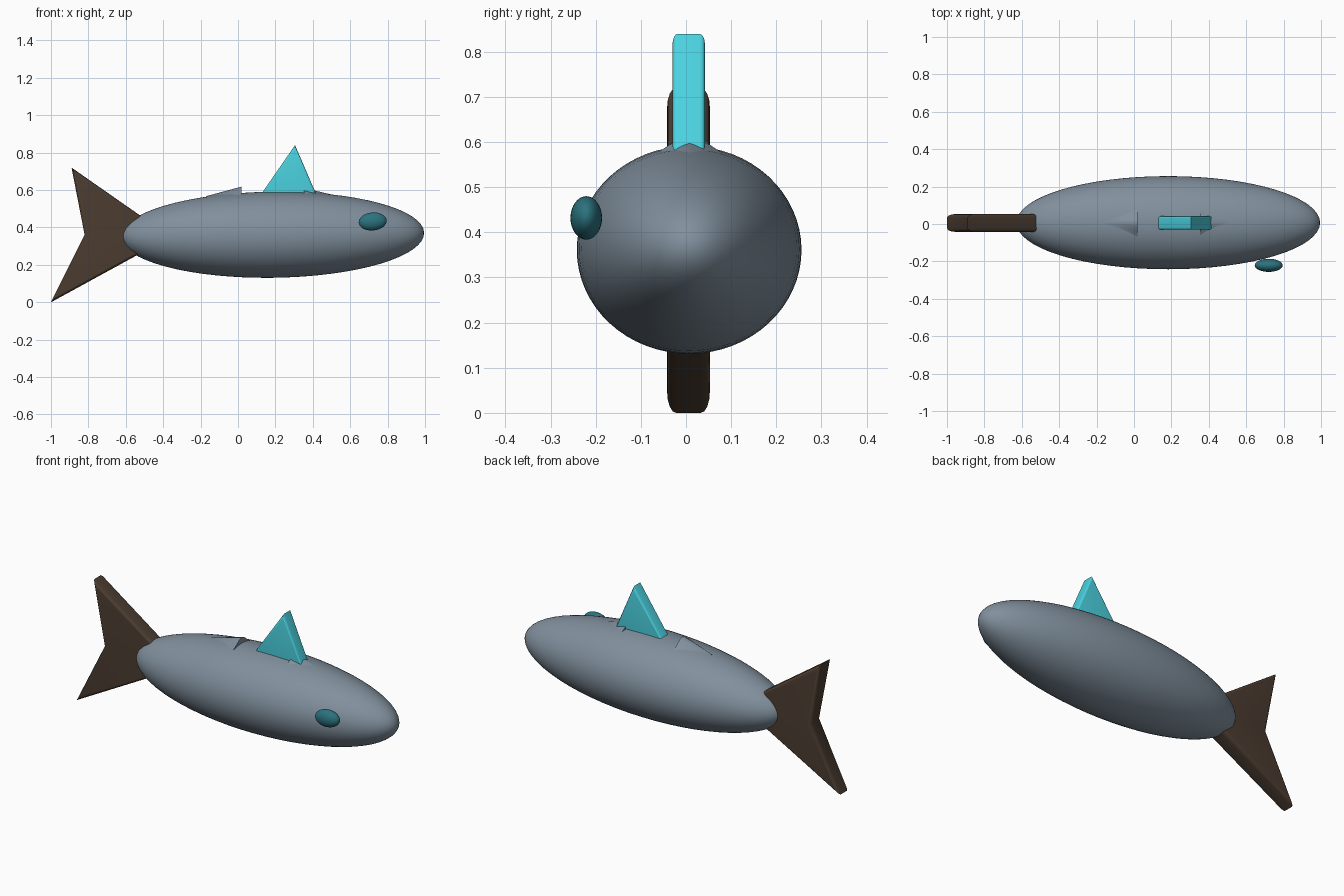
import bpy, bmesh, math
from mathutils import Vector

if "Cube" in bpy.data.objects:
    bpy.data.objects.remove(bpy.data.objects["Cube"])


def finish(ob, name, color, angle=40):
    ob.name = name
    mat = bpy.data.materials.new(name + "_mat")
    mat.diffuse_color = (*color, 1)
    mat.use_nodes = True
    mat.node_tree.nodes["Principled BSDF"].inputs["Base Color"].default_value = mat.diffuse_color
    ob.data.materials.append(mat)
    bpy.ops.object.select_all(action='DESELECT')
    ob.select_set(True)
    bpy.context.view_layer.objects.active = ob
    bpy.ops.object.shade_smooth_by_angle(angle=math.radians(angle))


def ellipsoid(name, loc, radii, pitch, color, seg=64, rings=32):
    bpy.ops.mesh.primitive_uv_sphere_add(segments=seg, ring_count=rings, radius=1)
    ob = bpy.context.object
    # poles lie along the length (x)
    for v in ob.data.vertices:
        x, y, z = v.co
        v.co = (z * radii[0], y * radii[1], -x * radii[2])
    ob.location = loc
    ob.rotation_euler = (0, math.radians(pitch), 0)
    finish(ob, name, color)
    return ob


def mesh_object(name, bm):
    bmesh.ops.recalc_face_normals(bm, faces=bm.faces)
    me = bpy.data.meshes.new(name)
    bm.to_mesh(me)
    bm.free()
    ob = bpy.data.objects.new(name, me)
    bpy.context.collection.objects.link(ob)
    return ob


def plate(name, outline, y0, y1, bevel, color):
    """Flat fin: xz outline extruded along y, with rounded rims."""
    bm = bmesh.new()
    face = bm.faces.new([bm.verts.new((x, y0, z)) for x, z in outline])
    ext = bmesh.ops.extrude_face_region(bm, geom=[face])
    for v in ext["geom"]:
        if isinstance(v, bmesh.types.BMVert):
            v.co.y = y1
    bmesh.ops.recalc_face_normals(bm, faces=bm.faces)
    rims = [e for e in bm.edges if abs(e.verts[0].co.y - e.verts[1].co.y) < 1e-5]
    bmesh.ops.bevel(bm, geom=rims, offset=bevel, segments=4, profile=0.5,
                    affect='EDGES')
    ob = mesh_object(name, bm)
    finish(ob, name, color)


def wedge(name, tip, base_x, section, color):
    """Low ridge running from a point to a raised end."""
    bm = bmesh.new()
    apex = bm.verts.new(tip)
    base = [bm.verts.new((base_x, tip[1] + y, z)) for y, z in section]
    bm.faces.new(base)
    for a, b in zip(base, base[1:] + base[:1]):
        bm.faces.new((apex, a, b))
    finish(mesh_object(name, bm), name, color)


SLATE = (0.22, 0.28, 0.34)

# Body and single eye
ellipsoid("body", (0.183, 0.007, 0.361), (0.812, 0.249, 0.23), -0.7, SLATE)
ellipsoid("eye", (0.72, -0.221, 0.432), (0.075, 0.035, 0.048), -5,
          (0.025, 0.17, 0.21), 32, 16)

# Forked tail, its root buried in the body
plate("tail_fin", [(-0.89, 0.72), (-0.82, 0.36), (-1.0, 0.0), (-0.36, 0.35)],
      -0.042, 0.053, 0.02, (0.07, 0.045, 0.03))

# Dorsal fin
plate("dorsal_fin", [(0.125, 0.58), (0.305, 0.84), (0.417, 0.58)],
      -0.03, 0.042, 0.012, (0.07, 0.65, 0.75))

# Small back ridges, before and behind the fin
for name, tip, base_x, peak in (("rear_ridge", (-0.175, 0.008, 0.566), 0.018, 0.618),
                                ("front_ridge", (0.505, 0.008, 0.575), 0.352, 0.611)):
    half = [(0.078, 0.572), (0.045, 0.594), (0.02, peak - 0.006)]
    section = half + [(0, peak)] + [(-y, z) for y, z in reversed(half)] + [(0, 0.52)]
    wedge(name, tip, base_x, section, SLATE)
